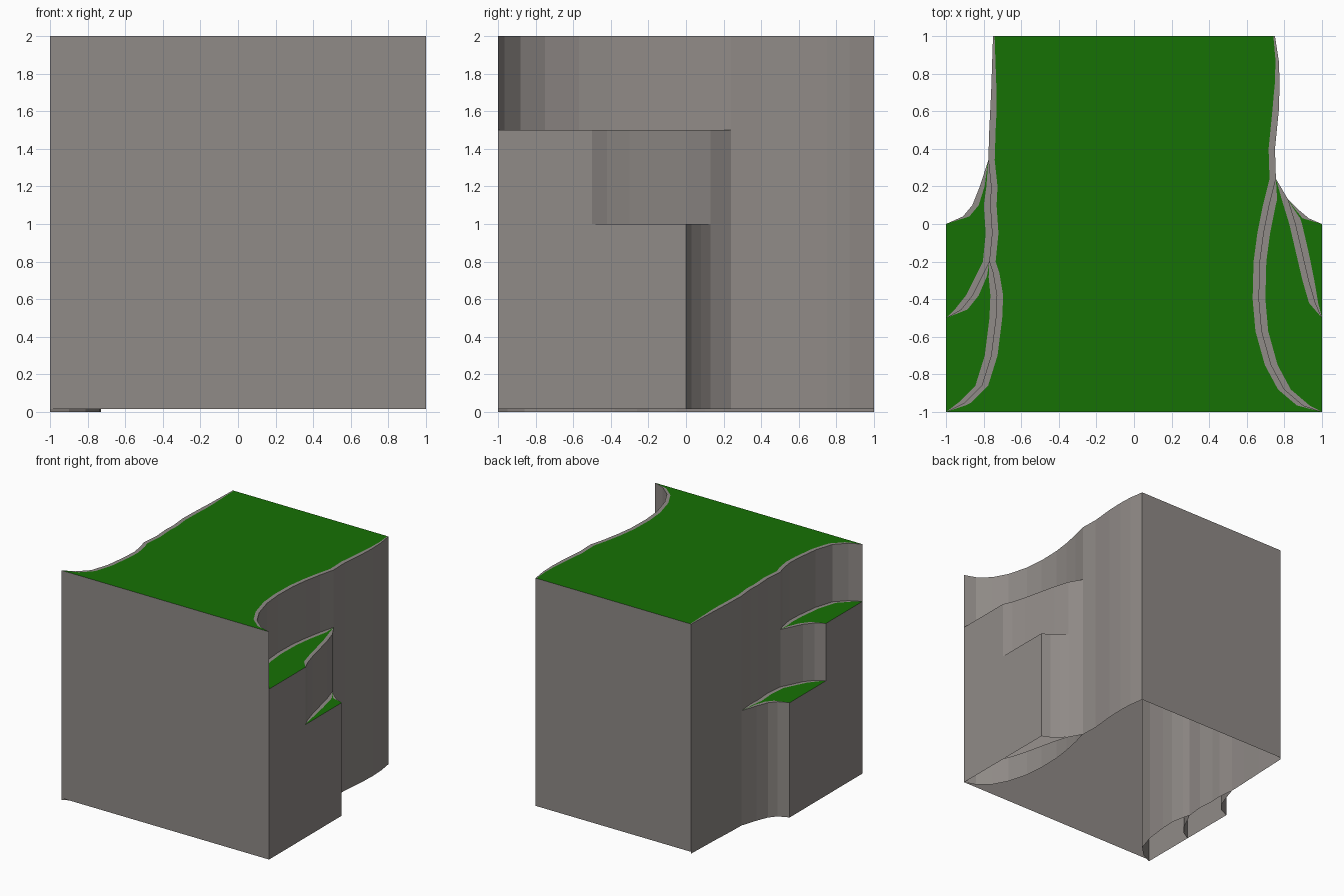
import bpy, bmesh
from mathutils import Vector

if "Cube" in bpy.data.objects:
    bpy.data.objects.remove(bpy.data.objects["Cube"])


def material(name, rgb):
    m = bpy.data.materials.new(name)
    m.diffuse_color = (*rgb, 1)
    m.use_nodes = True
    m.node_tree.nodes["Principled BSDF"].inputs["Base Color"].default_value = m.diffuse_color
    return m


grass = material("grass_green", (.008, .166, .0015))
rock = material("rock_grey", (.279, .256, .242))
LIP = 0.034

# cliff lines seen from above, as (x, y) running front to back
R1 = [(1, -1), (.9, -.965), (.8, -.88), (.73, -.75), (.68, -.57), (.665, -.4), (.67, -.2),
      (.69, -.05), (.72, .1), (.755, .24), (.75, .4), (.77, .6), (.775, .75), (.77, .87), (.75, 1)]
R2 = [(1, -.5), (.965, -.42), (.93, -.3), (.895, -.15), (.86, 0), (.82, .13), (.755, .24)]
R3 = [(1, 0), (.93, .03), (.87, .08), (.82, .13)]
L1 = [(-1, -1), (-.9, -.95), (-.81, -.86), (-.76, -.7), (-.735, -.5), (-.73, -.38), (-.75, -.26),
      (-.77, -.2), (-.755, -.05), (-.765, .1), (-.76, .2), (-.775, .34), (-.77, .5), (-.76, .7), (-.75, 1)]
L2 = [(-1, -.5), (-.92, -.455), (-.86, -.38), (-.81, -.28), (-.77, -.2)]
L3 = [(-1, 0), (-.91, .04), (-.86, .1), (-.82, .2), (-.775, .34)]


def make(name, quads, facing, mat=rock):
    """Object from polygons, each turned towards the facing direction."""
    bm = bmesh.new()
    for q in quads:
        pts = []
        for p in q:
            p = Vector(p)
            if all((p - o).length > 1e-5 for o in pts):
                pts.append(p)
        if len(pts) < 3:
            continue
        f = bm.faces.new([bm.verts.new(p) for p in pts])
        f.normal_update()
        if f.normal.dot(Vector(facing)) < 0:
            f.normal_flip()
    bmesh.ops.remove_doubles(bm, verts=bm.verts, dist=1e-5)
    me = bpy.data.meshes.new(name)
    bm.to_mesh(me)
    bm.free()
    me.materials.append(mat)
    ob = bpy.data.objects.new(name, me)
    bpy.context.collection.objects.link(ob)


def x_at(line, y):
    for (xa, ya), (xb, yb) in zip(line, line[1:]):
        if ya <= y <= yb:
            return xb if yb == ya else xa + (xb - xa) * (y - ya) / (yb - ya)
    return line[-1][0]


def wall(name, line, z0, z1, facing):
    make(name, [[(*a, z0), (*b, z0), (*b, z1), (*a, z1)] for a, b in zip(line, line[1:])], facing)


def terrace(name, inner, outer, z, y0, y1):
    """Grass between two cliff lines with a bare rock strip along each line."""
    ys = sorted({round(p[1], 4) for p in inner + outer if y0 <= p[1] <= y1} | {y0, y1})
    rows = []
    for y in ys:
        a, b = x_at(inner, y), x_at(outer, y)
        gap = b - a
        lip = LIP * min(1, .25 + 2 * (1 - y))       # strips thin out at the back
        w = min(lip, abs(gap) * .42) * (1 if gap > 0 else -1)
        wa = 0 if abs(abs(a) - 1) < 1e-4 else w
        wb = 0 if abs(abs(b) - 1) < 1e-4 else w
        rows.append([(a, y, z), (a + wa, y, z), (b - wb, y, z), (b, y, z)])

    def band(i):
        return [[r[i], r[i + 1], s[i + 1], s[i]] for r, s in zip(rows, rows[1:])]
    make(name + "_grass", band(1), (0, 0, 1), grass)
    make(name + "_rock_edge", band(0) + band(2), (0, 0, 1))


# stepped cliffs on both sides
for side, s, c1, c2, c3, base in (("right", 1, R1, R2, R3, .015), ("left", -1, L1, L2, L3, 0)):
    out = (s, .3, 0)
    wall(side + "_upper_cliff", c1, base, 2, out)
    o2 = [(s, -1)] + c2
    o3 = [(s, -.5)] + c3
    wall(side + "_middle_cliff", o2, base, 1.5, out)
    wall(side + "_lower_cliff", o3, base, 1, out)
    terrace(side + "_middle_ledge", c1, o2, 1.5, -1, c2[-1][1])
    inner3 = c2 + [p for p in c1 if p[1] > c2[-1][1]]
    terrace(side + "_lower_ledge", inner3, o3, 1, -.5, c3[-1][1])

# plateau on top, plain front and back faces, open underside
terrace("plateau", L1, R1, 2, -1, 1)
wall("front_face", [(-1, -1), (1, -1)], .015, 2, (0, -1, 0))
wall("back_face", [(-.75, 1), (.75, 1)], .015, 2, (0, 1, 0))
